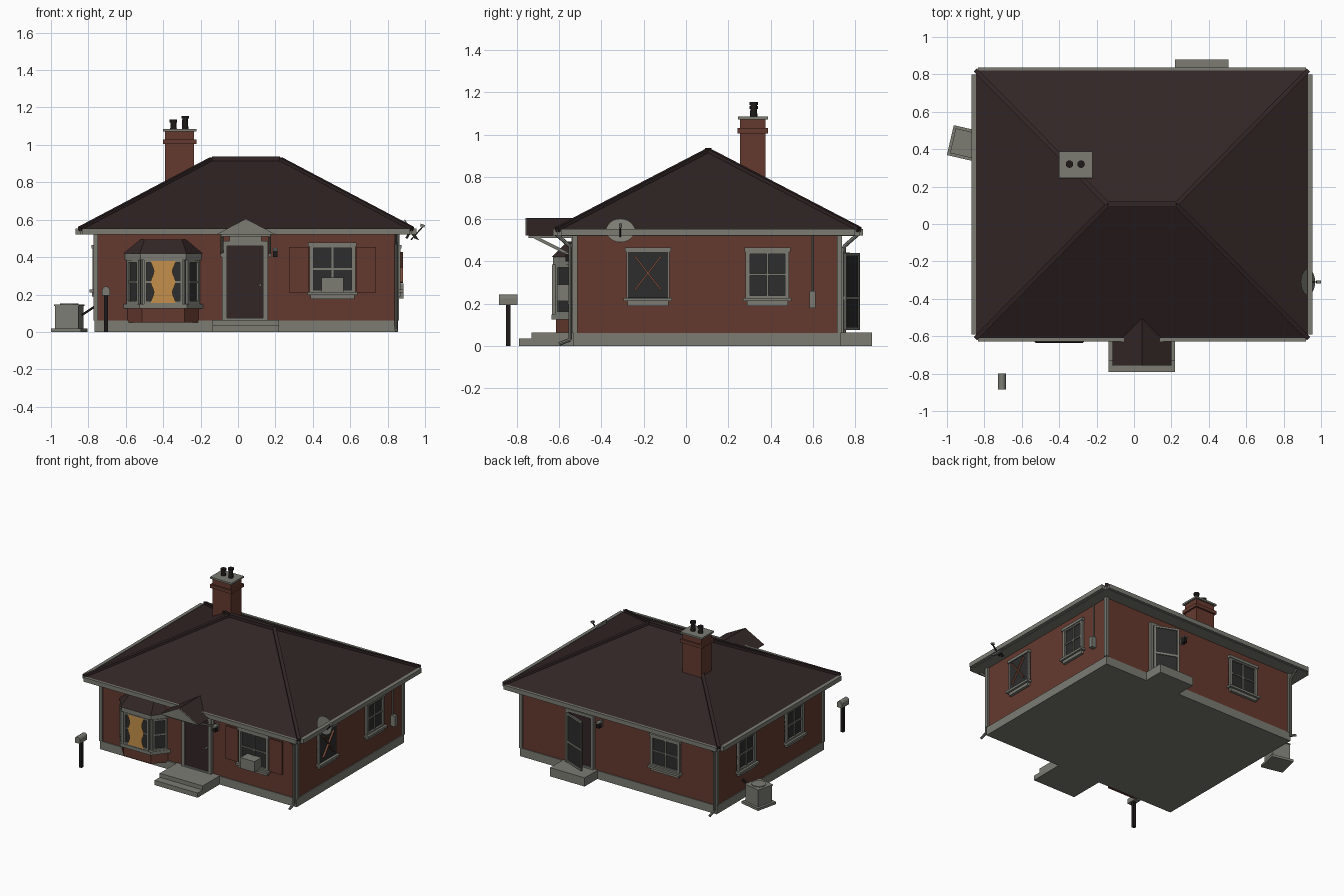
import bpy, bmesh, math
from mathutils import Matrix, Vector

if "Cube" in bpy.data.objects:
    bpy.data.objects.remove(bpy.data.objects["Cube"])


def material(name, rgb):
    m = bpy.data.materials.new(name)
    m.use_nodes = True
    m.diffuse_color = (*rgb, 1)
    m.node_tree.nodes["Principled BSDF"].inputs["Base Color"].default_value = (*rgb, 1)
    return m


BRICK = material("red brick", (0.13, 0.042, 0.028))
GREY = material("grey trim", (0.20, 0.20, 0.175))
ROOF = material("dark brown tiles", (0.032, 0.019, 0.019))
GLASS = material("dark glass", (0.026, 0.026, 0.026))
BLACK = material("black metal", (0.013, 0.010, 0.010))
CURTAIN = material("lit curtain", (0.56, 0.28, 0.07))
WOOD = material("bare boards", (0.20, 0.075, 0.045))
ID = Matrix.Identity(4)


def finish(name, bm, mat, smooth=False):
    bmesh.ops.recalc_face_normals(bm, faces=bm.faces)
    me = bpy.data.meshes.new(name)
    bm.to_mesh(me)
    bm.free()
    me.materials.append(mat)
    ob = bpy.data.objects.new(name, me)
    bpy.context.collection.objects.link(ob)
    if smooth:
        bpy.ops.object.select_all(action="DESELECT")
        ob.select_set(True)
        bpy.context.view_layer.objects.active = ob
        bpy.ops.object.shade_smooth_by_angle()
    return ob


def box(name, mat, x, y, z, M=ID):
    """Box from (low, high) ranges on each axis."""
    bm = bmesh.new()
    size = [b - a for a, b in (x, y, z)]
    mid = [(a + b) / 2 for a, b in (x, y, z)]
    bmesh.ops.create_cube(bm, size=1, matrix=M @ Matrix.Translation(mid) @ Matrix.Diagonal((*size, 1)))
    return finish(name, bm, mat)


def loft(name, mat, low, high):
    """Solid between two matching loops of points."""
    bm = bmesh.new()
    a = [bm.verts.new(p) for p in low]
    b = [bm.verts.new(p) for p in high]
    bm.faces.new(a)
    bm.faces.new(b)
    for i in range(len(a)):
        j = (i + 1) % len(a)
        bm.faces.new((a[i], a[j], b[j], b[i]))
    bmesh.ops.remove_doubles(bm, verts=bm.verts, dist=1e-5)
    return finish(name, bm, mat)


def prism(name, mat, plan, z0, z1):
    return loft(name, mat, [(x, y, z0) for x, y in plan], [(x, y, z1) for x, y in plan])


def beam(name, mat, p, q, w, h=None):
    """Square bar between two points."""
    p, q = Vector(p), Vector(q)
    M = Matrix.Translation((p + q) / 2) @ (q - p).to_track_quat("Z", "Y").to_matrix().to_4x4()
    L, h = (q - p).length / 2, h or w
    return box(name, mat, (-w / 2, w / 2), (-h / 2, h / 2), (-L, L), M)


def tube(name, mat, p, q, r1, r2=None, sides=16):
    p, q = Vector(p), Vector(q)
    M = Matrix.Translation((p + q) / 2) @ (q - p).to_track_quat("Z", "Y").to_matrix().to_4x4()
    bm = bmesh.new()
    bmesh.ops.create_cone(bm, cap_ends=True, segments=sides, radius1=r1, radius2=r2 or r1,
                          depth=(q - p).length, matrix=M)
    return finish(name, bm, mat, True)


def wall(x, y, angle):
    """Wall frame: local x runs along the wall, local -y points outward."""
    return Matrix.Translation((x, y, 0)) @ Matrix.Rotation(math.radians(angle), 4, "Z")


def casing(name, M, u0, u1, z0, z1, t, d):
    box(name + "_jamb", GREY, (u0, u0 + t), (-d, 0), (z0, z1), M)
    box(name + "_jamb", GREY, (u1 - t, u1), (-d, 0), (z0, z1), M)
    box(name + "_head", GREY, (u0 + t, u1 - t), (-d, 0), (z1 - t, z1), M)
    box(name + "_bottom_rail", GREY, (u0 + t, u1 - t), (-d, 0), (z0, z0 + t), M)


def window(name, M, u, w, z0, z1, t=0.02, mullion=True, sill=True):
    a, b, mid = u - w / 2, u + w / 2, (z0 + z1) / 2
    box(name + "_glass", GLASS, (a, b), (-0.005, 0), (z0, z1), M)
    casing(name, M, a, b, z0, z1, t, 0.018)
    box(name + "_cross_bar", GREY, (a + t, b - t), (-0.013, 0), (mid - 0.005, mid + 0.005), M)
    if mullion:
        box(name + "_mullion", GREY, (u - 0.005, u + 0.005), (-0.013, 0), (z0 + t, z1 - t), M)
    if sill:
        box(name + "_sill", GREY, (a - 0.012, b + 0.012), (-0.035, 0), (z0 - 0.008, z0 + 0.008), M)
        box(name + "_apron", GREY, (a + 0.005, b - 0.005), (-0.02, 0), (z0 - 0.03, z0 - 0.008), M)
        box(name + "_cap", GREY, (a - 0.007, b + 0.007), (-0.024, 0), (z1 - 0.01, z1 + 0.01), M)


X0, X1, Y0, Y1 = -0.76, 0.85, -0.525, 0.725
FRONT, RIGHT = wall(0, Y0, 0), wall(X1, 0, 90)
BACK, LEFT = wall(0, Y1, 180), wall(X0, 0, -90)

# Body, foundation, corner boards and steps
box("brick_walls", BRICK, (X0, X1), (Y0, Y1), (0.06, 0.53))
box("foundation", GREY, (X0 - 0.006, X1 + 0.006), (Y0 - 0.006, Y1 + 0.006), (0, 0.062))
for x in (X0, X1):
    for y in (Y0, Y1):
        box("corner_board", GREY, (x - 0.012, x + 0.012), (y - 0.012, y + 0.012), (0.062, 0.52))
box("front_step_lower", GREY, (-0.135, 0.22), (-0.79, Y0), (0, 0.035))
box("front_step_upper", GREY, (-0.135, 0.22), (-0.73, Y0), (0.035, 0.065))
box("back_step", GREY, (0.22, 0.505), (Y1, 0.88), (0, 0.065))

# Hip roof with caps, soffit and gutters
EX0, EX1, EY0, EY1, EZ = -0.845, 0.93, -0.61, 0.82, 0.55
corners = [(EX0, EY0, EZ), (EX1, EY0, EZ), (EX1, EY1, EZ), (EX0, EY1, EZ)]
ridge = [(-0.14, 0.105, 0.922), (0.225, 0.105, 0.922)]
tops = [ridge[0], ridge[1], ridge[1], ridge[0]]
loft("hip_roof", ROOF, corners, tops)
for c, t in zip(corners, tops):
    beam("hip_cap", ROOF, c, t, 0.024)
beam("ridge_cap", ROOF, *ridge, 0.03)
box("soffit", GREY, (EX0, EX1), (EY0, EY1), (0.52, EZ))
for y, s in ((EY0, -1), (EY1, 1)):
    ys = sorted((y, y + s * 0.018))
    box("long_gutter", GREY, (EX0 + 0.01, EX1 - 0.01), ys, (0.522, 0.554))
for x, s in ((EX0, -1), (EX1, 1)):
    xs = sorted((x, x + s * 0.025))
    box("side_gutter", GREY, xs, (EY0 + 0.02, EY1 - 0.02), (0.522, 0.554))

# Downspouts at opposite corners
for name, x, y, s in (("front", X1 - 0.005, Y0, -1), ("back", X0 + 0.005, Y1, 1)):
    path = [(x, y + s * 0.09, 0.53), (x, y + s * 0.022, 0.47), (x, y + s * 0.022, 0.03), (x, y + s * 0.075, 0.01)]
    for p, q in zip(path, path[1:]):
        tube(name + "_downspout", GREY, p, q, 0.009, sides=8)

# Chimney
box("chimney_stack", BRICK, (-0.39, -0.235), (0.255, 0.375), (0.6, 1.075))
box("chimney_band", BRICK, (-0.402, -0.223), (0.243, 0.387), (1.005, 1.03))
box("chimney_cap", GREY, (-0.402, -0.223), (0.245, 0.387), (1.072, 1.085))
for x, top in ((-0.345, 1.135), (-0.283, 1.155)):
    tube("chimney_pot", BLACK, (x, 0.32, 1.08), (x, 0.32, top), 0.018, 0.014)
    tube("chimney_pot_rim", BLACK, (x, 0.32, top - 0.015), (x, 0.32, top), 0.02)

# Windows on each side
window("front_window", FRONT, 0.505, 0.245, 0.205, 0.468)
for u in (0.325, 0.685):
    box("shutter", BRICK, (u - 0.052, u + 0.052), (-0.012, 0), (0.21, 0.455), FRONT)
for u in (-0.18, 0.385):
    window("right_window", RIGHT, u, 0.205, 0.22, 0.455, 0.008 if u < 0 else 0.02, mullion=u > 0)
    window("left_window", LEFT, -u, 0.205, 0.22, 0.455)
window("back_window", BACK, 0.345, 0.24, 0.22, 0.455)
box("broken_pane", GLASS, (-0.275, -0.085), (-0.017, 0), (0.23, 0.445), RIGHT)
for s in (-1, 1):
    beam("crossed_board", WOOD, RIGHT @ Vector((-0.18 - s * 0.062, -0.021, 0.265)),
         RIGHT @ Vector((-0.18 + s * 0.062, -0.021, 0.425)), 0.02, 0.008)
box("window_cooler", GREY, (0.447, 0.563), (-0.085, 0), (0.212, 0.292), FRONT)

# Bay window
def bay(out):
    w, f, d = 0.19 + out, 0.113 + out * 0.6, 0.09 + out
    return [(-0.4 - w, Y0), (-0.4 - f, Y0 - d), (-0.4 + f, Y0 - d), (-0.4 + w, Y0)]


prism("bay_brick_base", BRICK, bay(0), 0.05, 0.13)
prism("bay_sill", GREY, bay(0.022), 0.125, 0.15)
prism("bay_frame", GREY, bay(-0.002), 0.15, 0.39)
prism("bay_head", GREY, bay(0.014), 0.385, 0.42)
loft("bay_roof", ROOF, [(x, y, 0.42) for x, y in bay(0.02)],
     [(x, y, 0.495) for x, y in ((-0.52, Y0), (-0.5, Y0 - 0.035), (-0.3, Y0 - 0.035), (-0.28, Y0))])
pts = [Vector(p) for p in bay(0)]
for a, b in zip(pts, pts[1:]):
    d, m = b - a, (a + b) / 2
    window("bay_window", wall(m.x, m.y, math.degrees(math.atan2(d.y, d.x))), 0, d.length - 0.02,
           0.15, 0.385, 0.014, mullion=False, sill=False)
bm = bmesh.new()
edges = [(0.058 + 0.008 * math.cos(4 * math.pi * i / 24), 0.155 + 0.225 * i / 24) for i in range(25)]
for (w0, z0), (w1, z1) in zip(edges, edges[1:]):
    bm.faces.new([bm.verts.new((-0.4 + dx, Y0 - 0.109, z)) for dx, z in ((-w0, z0), (w0, z0), (w1, z1), (-w1, z1))])
finish("bay_curtain", bm, CURTAIN)

# Front door, canopy and lamp
box("front_door", ROOF, (-0.06, 0.14), (-0.012, 0), (0.062, 0.46), FRONT)
casing("front_door_frame", FRONT, -0.085, 0.16, 0.05, 0.485, 0.025, 0.022)
box("door_transom", GREY, (-0.045, 0.125), (-0.016, 0), (0.485, 0.51), FRONT)
tube("door_knob", GREY, (0.12, Y0 - 0.01, 0.25), (0.12, Y0 - 0.03, 0.25), 0.007)
tri = [(-0.115, 0.522), (0.042, 0.605), (0.2, 0.522)]
loft("canopy_roof", ROOF, [(x, -0.755, z) for x, z in tri], [(x, -0.5, z) for x, z in tri])
loft("canopy_gable", GREY, [(x, -0.759, z) for x, z in tri], [(x, -0.75, z) for x, z in tri])
box("canopy_underside", GREY, (-0.09, 0.175), (-0.745, Y0), (0.51, 0.523))
for x in (-0.085, 0.17):
    beam("canopy_bracket", GREY, (x, -0.715, 0.515), (x, Y0, 0.42), 0.015)
    beam("bracket_post", GREY, (x, Y0 - 0.01, 0.4), (x, Y0 - 0.01, 0.515), 0.015)
for name, x, M in (("front", 0.2, FRONT), ("back", -0.19, BACK)):
    box(name + "_lamp_plate", GREY, (x - 0.012, x + 0.012), (-0.01, 0), (0.4, 0.45), M)
    box(name + "_lamp", BLACK, (x - 0.012, x + 0.012), (-0.045, -0.015), (0.4, 0.435), M)
    box(name + "_lamp_hood", GREY, (x - 0.015, x + 0.015), (-0.05, 0), (0.435, 0.443), M)

# Back door with an ajar screen door
box("back_door", ROOF, (-0.46, -0.26), (-0.008, 0), (0.062, 0.45), BACK)
casing("back_door_frame", BACK, -0.475, -0.245, 0.055, 0.465, 0.022, 0.02)
LEAF = wall(0.452, Y1 + 0.018, 180 - 22)
box("screen_panel", GLASS, (0, 0.18), (-0.008, 0), (0.075, 0.44), LEAF)
casing("screen_door", LEAF, 0, 0.18, 0.075, 0.44, 0.014, 0.014)
box("screen_door_rail", GREY, (0, 0.18), (-0.014, 0), (0.22, 0.235), LEAF)

# Meter box and dish on the right side
box("meter_box", GREY, (0.583, 0.613), (-0.035, 0), (0.18, 0.26), RIGHT)
tube("meter_conduit", GREY, (X1 + 0.008, 0.598, 0.26), (X1 + 0.008, 0.598, 0.52), 0.005, sides=8)
centre, aim = Vector((0.925, -0.31, 0.543)), Vector((0.82, 0, 0.57))
tube("dish", GREY, centre - aim * 0.01, centre + aim * 0.006, 0.045, 0.068, 24)
beam("dish_arm", BLACK, centre - Vector((0, 0, 0.05)), (0.99, -0.31, 0.565), 0.007)
beam("dish_feed", GREY, (0.975, -0.31, 0.572), (0.998, -0.31, 0.565), 0.014)
beam("dish_mount", BLACK, centre, (0.9, -0.31, 0.5), 0.012)

# Outdoor cooling unit
UNIT = wall(-0.902, 0.43, -13)
box("unit_pad", GREY, (-0.082, 0.082), (-0.082, 0.082), (0, 0.018), UNIT)
box("unit_body", GREY, (-0.064, 0.064), (-0.064, 0.064), (0.018, 0.142), UNIT)
box("unit_lid", GREY, (-0.068, 0.068), (-0.068, 0.068), (0.138, 0.146), UNIT)
tube("unit_fan_ring", GREY, (-0.902, 0.43, 0.145), (-0.902, 0.43, 0.152), 0.05)
beam("unit_pipe", BLACK, (-0.835, 0.42, 0.09), (X0, 0.42, 0.14), 0.012)

# Mailbox
box("mailbox_post", BLACK, (-0.716, -0.694), (-0.852, -0.83), (0, 0.2))
box("mailbox", GREY, (-0.727, -0.685), (-0.885, -0.798), (0.195, 0.225))
tube("mailbox_top", GREY, (-0.706, -0.885, 0.222), (-0.706, -0.798, 0.222), 0.021)
